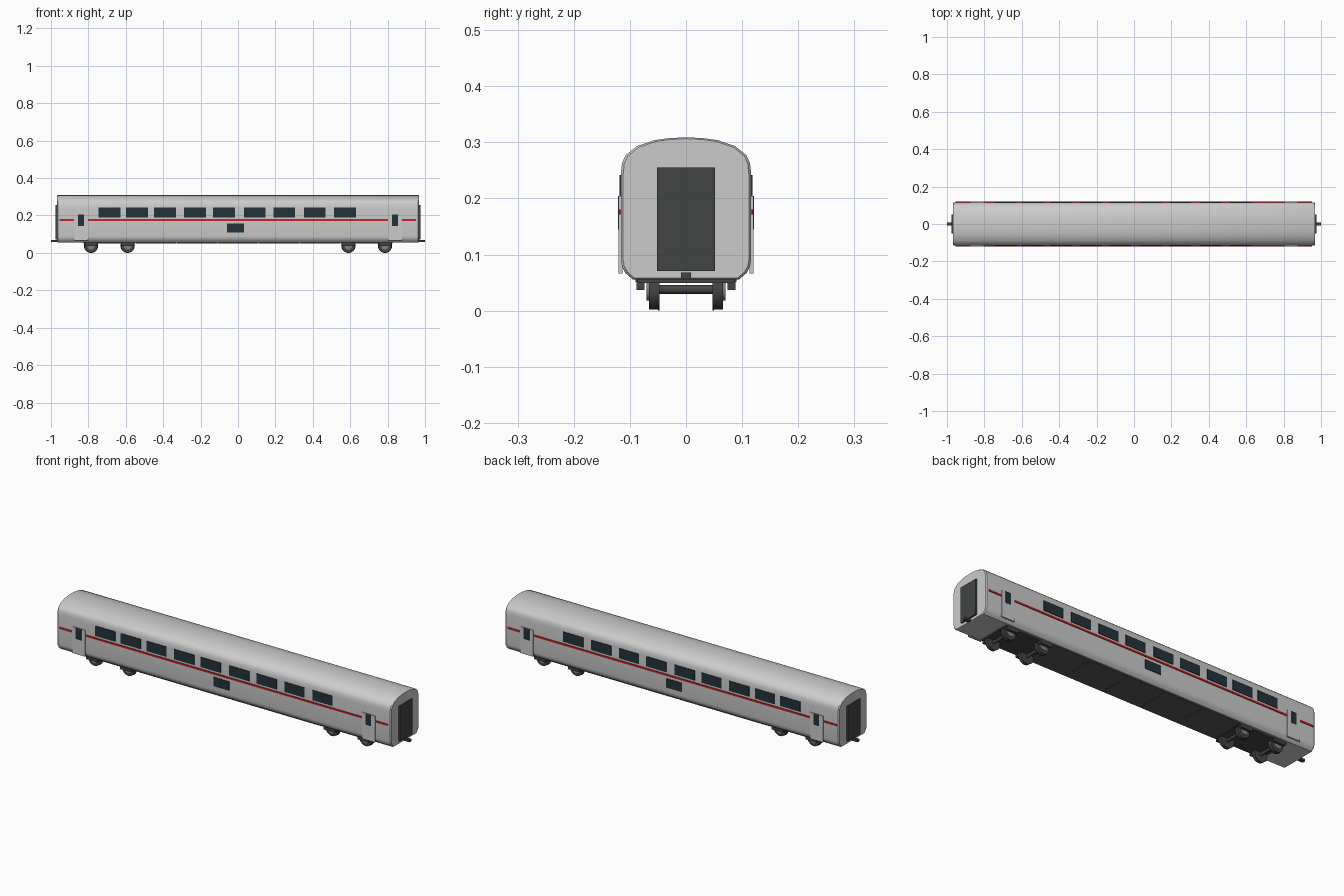
import bpy, bmesh, math

if "Cube" in bpy.data.objects:
    bpy.data.objects.remove(bpy.data.objects["Cube"])


def material(name, rgb):
    m = bpy.data.materials.new(name)
    m.diffuse_color = (*rgb, 1)
    m.use_nodes = True
    m.node_tree.nodes["Principled BSDF"].inputs["Base Color"].default_value = m.diffuse_color
    return m


GLASS = material("dark_glass", (0.018, 0.032, 0.042))
RED = material("red", (0.6, 0.015, 0.02))
DARK = material("dark_rubber", (0.055, 0.06, 0.06))
UNDER = material("underframe_grey", (0.1, 0.1, 0.1))
STEEL = material("wheel_steel", (0.06, 0.06, 0.06))
DISC = material("wheel_disc", (0.22, 0.22, 0.22))


def finish(name, bm, mat=None, smooth=None):
    bmesh.ops.recalc_face_normals(bm, faces=bm.faces)
    me = bpy.data.meshes.new(name)
    bm.to_mesh(me)
    bm.free()
    ob = bpy.data.objects.new(name, me)
    bpy.context.collection.objects.link(ob)
    if mat:
        me.materials.append(mat)
    if smooth:
        bpy.ops.object.select_all(action='DESELECT')
        ob.select_set(True)
        bpy.context.view_layer.objects.active = ob
        bpy.ops.object.shade_smooth_by_angle(angle=math.radians(smooth))
    return ob


def box(name, x, y, z, mat=None):
    """Box from (min, max) ranges."""
    bm = bmesh.new()
    bmesh.ops.create_cube(bm, size=1)
    for v in bm.verts:
        v.co = [(r[0] + r[1]) / 2 + c * (r[1] - r[0]) for r, c in zip((x, y, z), v.co)]
    return finish(name, bm, mat)


def both_sides(name, x, y, z, mat=None):
    box(name + "_front", x, (-y[1], -y[0]), z, mat)
    box(name + "_back", x, y, z, mat)


def cylinder_y(name, x, z, r, y, mat, n=32):
    bm = bmesh.new()
    bmesh.ops.create_cone(bm, cap_ends=True, segments=n, radius1=r, radius2=r,
                          depth=abs(y[1] - y[0]))
    for v in bm.verts:
        a, b, c = v.co
        v.co = (x + a, (y[0] + y[1]) / 2 + c, z + b)
    return finish(name, bm, mat, 35)


# Body shell: half cross-section mirrored, lofted with slightly drawn-in ends
half = [(0, .309), (.03, .3075), (.056, .304), (.088, .293), (.108, .277),
        (.114, .263), (.116, .245), (.116, .09), (.114, .078), (.108, .067), (.095, .056)]
profile = half + [(-y, z) for y, z in reversed(half[1:])]
bm = bmesh.new()
rings = []
for x, s in ((-.968, .965), (-.963, 1), (.963, 1), (.968, .965)):
    rings.append([bm.verts.new((x, y * s, .17 + (z - .17) * (s + 1) / 2)) for y, z in profile])
for a, b in zip(rings, rings[1:]):
    for i in range(len(profile)):
        j = (i + 1) % len(profile)
        bm.faces.new((a[i], a[j], b[j], b[i]))
bm.faces.new(rings[0])
bm.faces.new(rings[-1])
finish("body_shell", bm, None, 35)

# Windows, equipment grille and stripe on both sides
for i, x in enumerate((-.687, -.54, -.39, -.23, -.075, .09, .248, .41, .572)):
    both_sides(f"window_{i + 1}", (x - .058, x + .058), (.11, .1188), (.19, .242), GLASS)
both_sides("side_grille", (-.059, .032), (.112, .1188), (.11, .157), GLASS)
both_sides("red_stripe", (-.955, .952), (.112, .1195), (.171, .18), RED)

# Doors, gangways, couplers and bogies at each end
for s, end in ((-1, "left"), (1, "right")):
    def xr(a, b):
        return tuple(sorted((s * a, s * b)))

    both_sides(f"door_{end}", xr(.803, .877), (.113, .12), (.066, .204))
    both_sides(f"door_window_{end}", xr(.824, .856), (.113, .1208), (.145, .204), GLASS)
    box(f"gangway_{end}", xr(.955, .976), (-.052, .052), (.071, .255), DARK)
    box(f"coupler_{end}", xr(.93, 1.0), (-.009, .009), (.057, .068), DARK)

    # Bogie frame with axle boxes and wheelsets
    box(f"bogie_frame_{end}", xr(.55, .826), (-.086, .086), (.049, .058), STEEL)
    for k, x in enumerate((.59, .786)):
        cx = s * x
        tag = f"{end}_{k + 1}"
        cylinder_y(f"axle_{tag}", cx, .038, .008, (-.066, .066), STEEL, 16)
        both_sides(f"axle_box_{tag}", (cx - .033, cx + .033), (.074, .088), (.037, .054), STEEL)
        for t, side in ((-1, "front"), (1, "back")):
            cylinder_y(f"wheel_{tag}_{side}", cx, .038, .036, (t * .049, t * .066), STEEL)
            cylinder_y(f"wheel_flange_{tag}_{side}", cx, .038, .038, (t * .047, t * .05), STEEL)
            cylinder_y(f"wheel_disc_{tag}_{side}", cx, .038, .02, (t * .06, t * .07), DISC)

# Underfloor panels between the bogies, with narrow seams
n, x0, x1 = 5, -.55, .55
w = (x1 - x0) / n
for i in range(n):
    a = x0 + i * w
    box(f"underfloor_panel_{i + 1}", (a + .001, a + w - .001), (-.09, .09), (.051, .06), UNDER)
